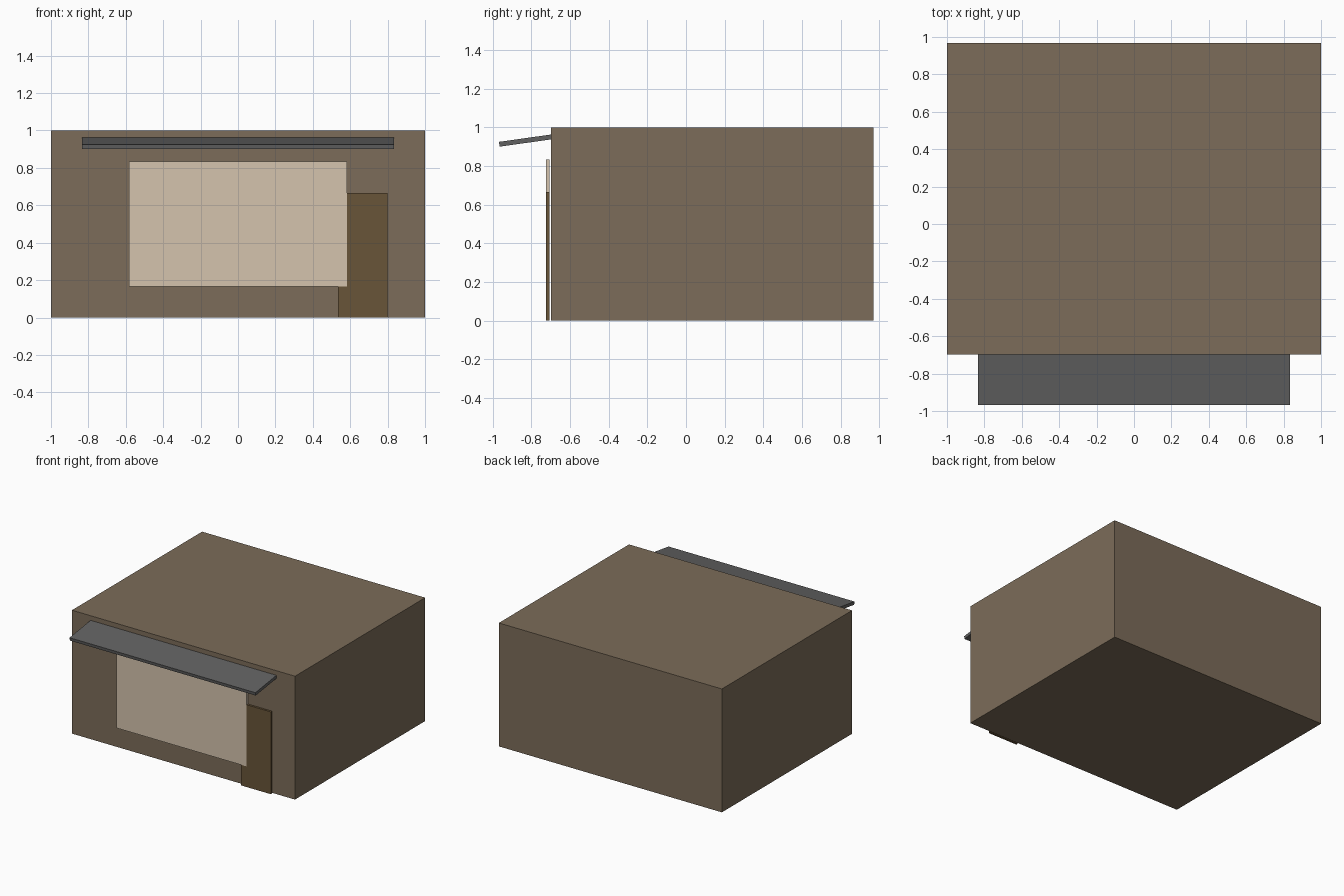
import bpy

if "Cube" in bpy.data.objects:
    bpy.data.objects.remove(bpy.data.objects["Cube"])

U = 1 / 6            # one design unit
FRONT = -0.698       # y of the front wall


def material(name, rgb):
    m = bpy.data.materials.new(name)
    m.diffuse_color = (*rgb, 1)
    m.use_nodes = True
    m.node_tree.nodes["Principled BSDF"].inputs["Base Color"].default_value = m.diffuse_color
    return m


def box(name, size, centre, mat, tilt=0.0):
    bpy.ops.mesh.primitive_cube_add(size=1)
    ob = bpy.context.object
    ob.name = name
    ob.scale = size
    bpy.ops.object.transform_apply(location=False, rotation=False, scale=True)
    ob.location = centre
    ob.rotation_euler.x = tilt
    ob.data.materials.append(mat)
    return ob


wall = material("wall_brown", (0.20, 0.15, 0.10))
glass = material("window_cream", (0.66, 0.55, 0.42))
wood = material("door_wood", (0.14, 0.09, 0.04))
slate = material("awning_grey", (0.12, 0.12, 0.12))

# Main building block
box("building", (12 * U, 10 * U, 6 * U), (0, FRONT + 5 * U, 3 * U), wall)

# Thin shop window and door panels standing just proud of the wall
panel_y = FRONT - 0.1 * U
box("shop_window", (7 * U, 0.1 * U, 4 * U), (0, panel_y, 3 * U), glass)
box("door", (1.6 * U, 0.1 * U, 4 * U), (4 * U, panel_y, 2 * U), wood)

# Sloping awning over the window, tucked slightly into the wall
box("awning", (10 * U, 1.65 * U, 0.15 * U), (0, FRONT - 0.131, 0.9315), slate, tilt=0.14)
